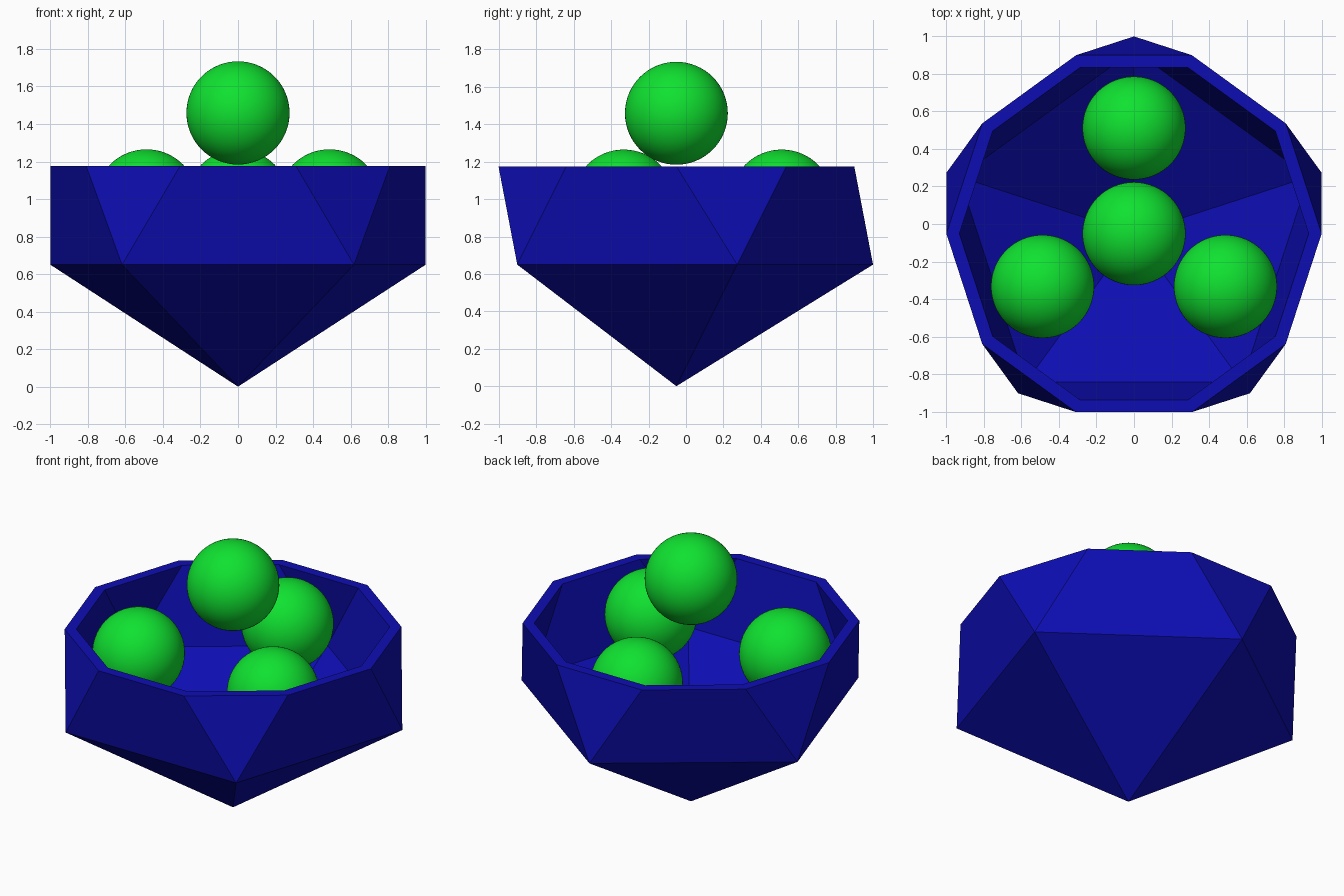
import bpy, bmesh, math
from mathutils import Vector

if "Cube" in bpy.data.objects:
    bpy.data.objects.remove(bpy.data.objects["Cube"])

R = 1.1756          # circumradius of the icosahedron
CY = -0.0515        # y of the bowl's axis
INNER = 0.931       # inner shell scale


def material(name, rgb):
    m = bpy.data.materials.new(name)
    m.diffuse_color = (*rgb, 1)
    m.use_nodes = True
    m.node_tree.nodes["Principled BSDF"].inputs["Base Color"].default_value = m.diffuse_color
    return m


def add_object(name, bm, mat):
    me = bpy.data.meshes.new(name)
    bm.to_mesh(me)
    bm.free()
    me.materials.append(mat)
    ob = bpy.data.objects.new(name, me)
    bpy.context.collection.objects.link(ob)
    return ob


blue = material("deep_blue", (0.004, 0.004, 0.45))
green = material("bright_green", (0.005, 0.76, 0.03))


def half_shell(bm, scale):
    """Lower half of an icosahedron; returns its rim of ten points."""
    r, zr = 2 * R / math.sqrt(5), -R / math.sqrt(5)
    centre = Vector((0, CY, R))
    low = [Vector((r * math.cos(a), r * math.sin(a), zr))
           for a in (math.radians(90 + 72 * i) for i in range(5))]
    high = [Vector((r * math.cos(a), r * math.sin(a), -zr))
            for a in (math.radians(126 + 72 * i) for i in range(5))]
    vert = lambda p: bm.verts.new(centre + p * scale)
    tip = vert(Vector((0, 0, -R)))
    ring = [vert(p) for p in low]
    rim = []
    for i in range(5):   # edge midpoints lie on the cut plane
        rim.append(vert((low[i] + high[i - 1]) / 2))
        rim.append(vert((low[i] + high[i]) / 2))
    for i in range(5):
        j = (i + 1) % 5
        bm.faces.new((tip, ring[j], ring[i]))
        bm.faces.new((ring[i], rim[2 * i + 1], rim[2 * i]))
        bm.faces.new((ring[i], ring[j], rim[2 * j], rim[2 * i + 1]))
    return rim


# Faceted bowl: outer shell, inner shell and flat rim
bm = bmesh.new()
outer = half_shell(bm, 1)
inner = half_shell(bm, INNER)
for i in range(10):
    j = (i + 1) % 10
    bm.faces.new((outer[i], outer[j], inner[j], inner[i]))
bmesh.ops.recalc_face_normals(bm, faces=bm.faces)
add_object("bowl", bm, blue)


# Balls: three in the bowl, one on top
def ball(name, x, y, z):
    bm = bmesh.new()
    bmesh.ops.create_uvsphere(bm, u_segments=64, v_segments=32, radius=0.275)
    for f in bm.faces:
        f.smooth = True
    add_object(name, bm, green).location = (x, y, z)


for i in range(3):
    a = math.radians(90 + 120 * i)
    ball(f"lower_ball_{i + 1}", 0.563 * math.cos(a), CY + 0.563 * math.sin(a), 0.99)
ball("top_ball", 0, CY, 1.459)
